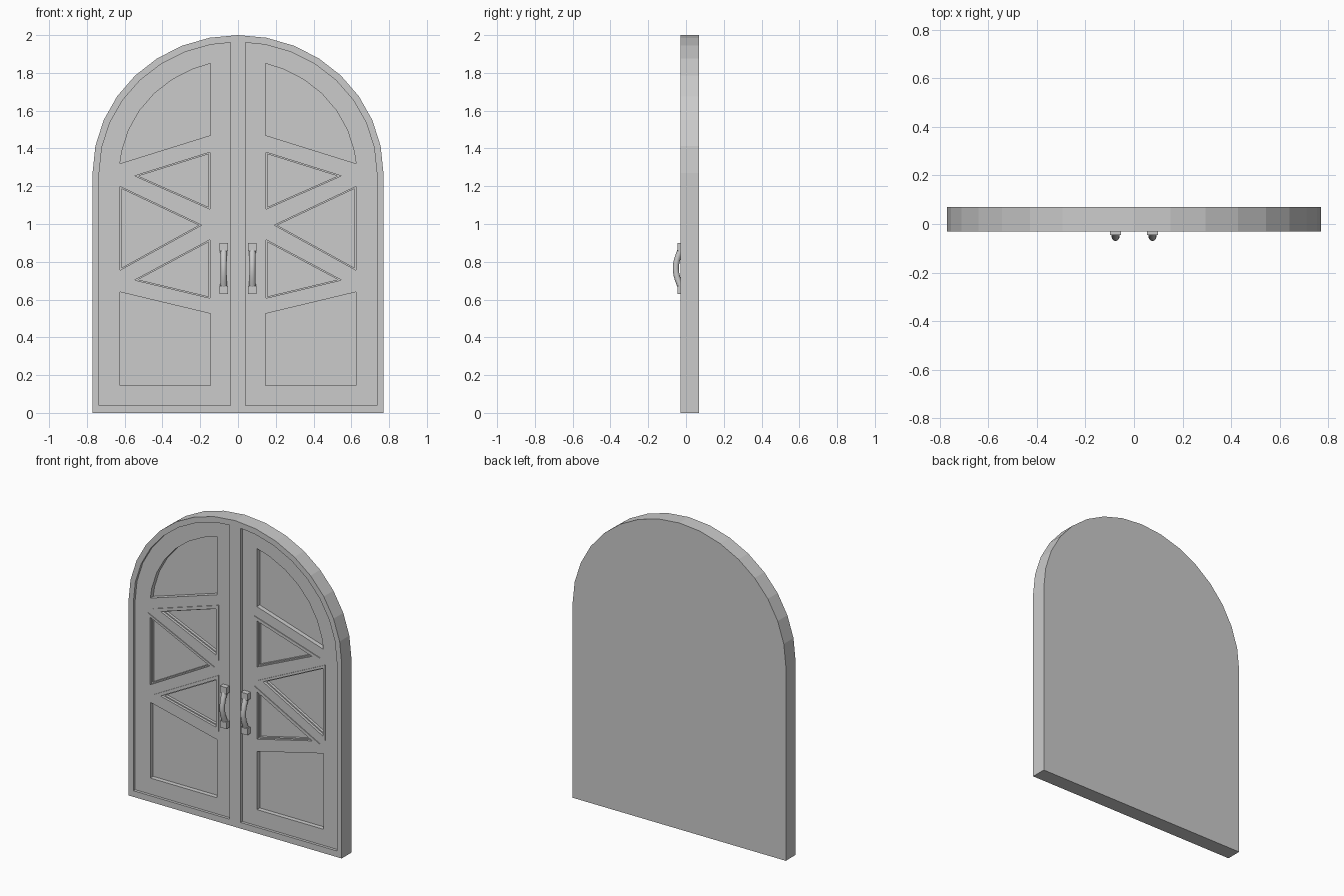
import bpy, bmesh, math
from mathutils import Vector

if "Cube" in bpy.data.objects:
    bpy.data.objects.remove(bpy.data.objects["Cube"])


def prism(name, parts, y0, y1):
    """Extrude one or more (x, z) outlines from y0 to y1 in a single object."""
    bm = bmesh.new()
    for pts in parts:
        a = [bm.verts.new((x, y0, z)) for x, z in pts]
        b = [bm.verts.new((x, y1, z)) for x, z in pts]
        bm.faces.new(a)
        bm.faces.new(b[::-1])
        n = len(pts)
        for i in range(n):
            bm.faces.new((a[i], b[i], b[(i + 1) % n], a[(i + 1) % n]))
    bmesh.ops.recalc_face_normals(bm, faces=bm.faces)
    me = bpy.data.meshes.new(name)
    bm.to_mesh(me)
    bm.free()
    ob = bpy.data.objects.new(name, me)
    bpy.context.collection.objects.link(ob)
    return ob


def cut(ob, parts, y0, y1):
    cutter = prism("cutter", parts, y0, y1)
    cutter.hide_render = True
    mod = ob.modifiers.new("cut", 'BOOLEAN')
    mod.operation = 'DIFFERENCE'
    mod.solver = 'EXACT'
    mod.object = cutter
    bpy.context.view_layer.objects.active = ob
    bpy.ops.object.modifier_apply(modifier=mod.name)
    bpy.data.objects.remove(cutter)


def both(parts):
    return parts + [[(-x, z) for x, z in p] for p in parts]


def arc(rx, rz, first=0, last=8):
    """Quarter ellipse in 8 steps, from the crown down to the springing line."""
    return [(rx * math.sin(i * math.pi / 16), 1.27 + rz * math.cos(i * math.pi / 16))
            for i in range(first, last + 1)]


def inset(tri, d):
    """Shrink a triangle by distance d around its incentre."""
    a, b, c = [Vector(p) for p in tri]
    la, lb, lc = (b - c).length, (c - a).length, (a - b).length
    per = la + lb + lc
    centre = (a * la + b * lb + c * lc) / per
    u, v = b - a, c - a
    r = abs(u.x * v.y - u.y * v.x) / per
    return [tuple(centre + (p - centre) * (r - d) / r) for p in (a, b, c)]


FRONT, LEAF, DEEP = -0.03, -0.012, 0.018

# Outlines of the right half
right_edge = arc(0.77, 0.73)
outline = right_edge + [(0.77, 0), (-0.77, 0)] + [(-x, z) for x, z in right_edge[:0:-1]]
leaf = [(0.04, 0.04), (0.04, 1.96)] + arc(0.735, 0.693, 1) + [(0.735, 0.04)]
top_panel = [(0.145, 1.47), (0.145, 1.85)] + arc(0.627, 0.595, 2, 7) + [(0.625, 1.32)]
low_panel = [(0.145, 0.145), (0.625, 0.145), (0.625, 0.64), (0.145, 0.525)]
triangles = [([(0.128, 1.407), (0.128, 1.048), (0.603, 1.258)], 0.02),
             ([(0.16, 0.995), (0.64, 1.222), (0.64, 0.73)], 0.015),
             ([(0.128, 0.95), (0.128, 0.582), (0.603, 0.696)], 0.02)]
outer = both([t for t, d in triangles])
step = both([inset(t, d) for t, d in triangles])
inner = both([inset(t, d + 0.007) for t, d in triangles])

# Arched door slab with recessed leaves and panels
door = prism("door", [outline], FRONT, 0.07)
cut(door, both([leaf]), -0.1, LEAF)
cut(door, both([top_panel, low_panel]), -0.1, DEEP)
cut(door, step, -0.1, 0.0)
cut(door, inner, -0.1, DEEP)

# Thin mouldings round the triangular panels
trim = prism("triangle_mouldings", outer, LEAF - 0.005, LEAF + 0.005)
cut(trim, step, -0.1, 0.1)


def handle_bar(name, x):
    """Bowed round grip, swept as rings along z."""
    bm = bmesh.new()
    rings, sides, steps = [], 12, 10
    for i in range(steps + 1):
        t = i / steps
        bow = math.sin(math.pi * t)
        y, z = -0.024 - 0.030 * bow, 0.66 + 0.21 * t
        r = 0.019 - 0.003 * bow
        rings.append([bm.verts.new((x + r * math.cos(2 * math.pi * k / sides),
                                    y + r * math.sin(2 * math.pi * k / sides), z))
                      for k in range(sides)])
    for a, b in zip(rings, rings[1:]):
        for k in range(sides):
            j = (k + 1) % sides
            bm.faces.new((a[k], a[j], b[j], b[k]))
    bm.faces.new(rings[0][::-1])
    bm.faces.new(rings[-1])
    me = bpy.data.meshes.new(name)
    bm.to_mesh(me)
    bm.free()
    ob = bpy.data.objects.new(name, me)
    bpy.context.collection.objects.link(ob)
    bpy.ops.object.select_all(action='DESELECT')
    ob.select_set(True)
    bpy.context.view_layer.objects.active = ob
    bpy.ops.object.shade_smooth_by_angle(angle=math.radians(40))


# Pull handles with square end blocks
for side, s in (("left", -1), ("right", 1)):
    x = 0.076 * s
    handle_bar(side + "_handle_grip", x)
    blocks = [[(x - 0.023, z), (x + 0.023, z), (x + 0.023, z + 0.043), (x - 0.023, z + 0.043)]
              for z in (0.63, 0.857)]
    prism(side + "_handle_blocks", blocks, -0.045, LEAF + 0.003)
